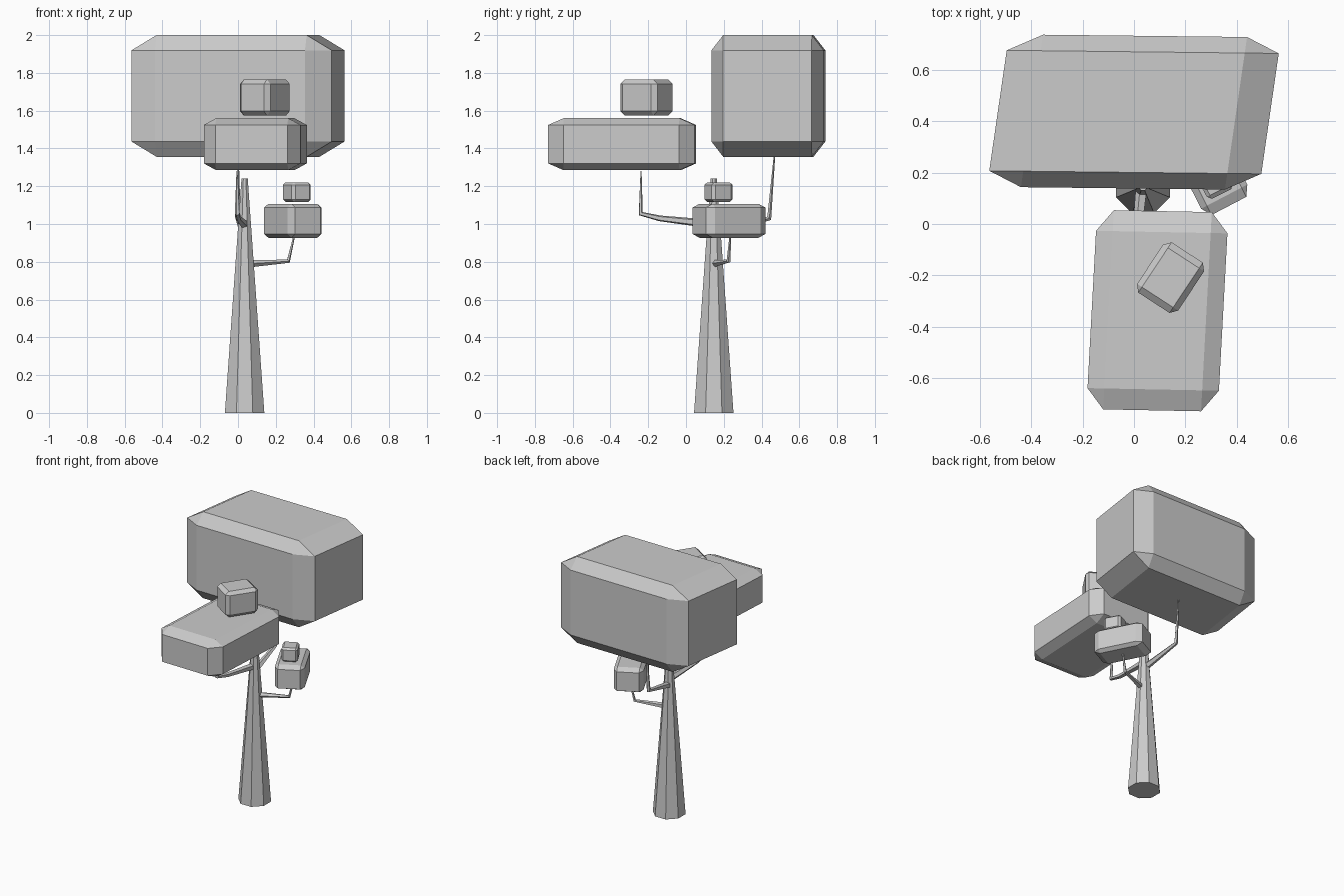
import bpy, bmesh
from math import cos, sin, pi
from mathutils import Vector, Matrix

if "Cube" in bpy.data.objects:
    bpy.data.objects.remove(bpy.data.objects["Cube"])


def finish(name, bm):
    bmesh.ops.recalc_face_normals(bm, faces=bm.faces[:])
    mesh = bpy.data.meshes.new(name)
    bm.to_mesh(mesh)
    bm.free()
    obj = bpy.data.objects.new(name, mesh)
    bpy.context.collection.objects.link(obj)
    return obj


def leaf_block(name, center, u, v, z0, z1, keep=(0.75, 0.75, 0.75)):
    """Chamfered cube skewed onto half axes u and v; keep = flat share per axis."""
    bm = bmesh.new()
    bmesh.ops.create_cube(bm, size=2)
    bmesh.ops.bevel(bm, geom=bm.edges[:], offset=0.25, segments=1,
                    profile=0.5, affect='EDGES')
    for vert in bm.verts:
        k = [c if abs(c) > 0.95 else (f if c > 0 else -f)
             for c, f in zip(vert.co, keep)]
        vert.co = Vector((center[0] + k[0] * u[0] + k[1] * v[0],
                          center[1] + k[0] * u[1] + k[1] * v[1],
                          (z0 + z1) / 2 + k[2] * (z1 - z0) / 2))
    return finish(name, bm)


def branch(name, points, radii, sides=5):
    """Tapered low-poly tube with mitred elbows."""
    pts = [Vector(p) for p in points]
    side = (pts[1] - pts[0]).cross(Vector((0, 0, 1))).normalized()
    bm = bmesh.new()
    rings = []
    for i, (p, r) in enumerate(zip(pts, radii)):
        t = Vector()
        if i > 0:
            t += (p - pts[i - 1]).normalized()
        if i < len(pts) - 1:
            t += (pts[i + 1] - p).normalized()
        other = side.cross(t).normalized()
        rings.append([bm.verts.new(p + r * (cos(a) * side + sin(a) * other))
                      for a in (2 * pi * k / sides for k in range(sides))])
    for a, b in zip(rings, rings[1:]):
        for k in range(sides):
            n = (k + 1) % sides
            bm.faces.new((a[k], a[n], b[n], b[k]))
    bm.faces.new(rings[0])
    bm.faces.new(rings[-1])
    return finish(name, bm)


# Trunk: tapered octagon
bm = bmesh.new()
bmesh.ops.create_cone(bm, cap_ends=True, segments=8, radius1=0.113,
                      radius2=0.018, depth=1.24,
                      matrix=Matrix.Translation((0.035, 0.147, 0.62))
                      @ Matrix.Rotation(pi / 8, 4, 'Z'))
finish("trunk", bm)

# Foliage blocks
leaf_block("crown_foliage", (0, 0.436), (0.53, -0.006), (0.043, 0.297),
           1.356, 2.0, (0.75, 0.79, 0.75))
leaf_block("front_foliage", (0.0915, -0.338), (0.256, -0.005), (0.021, 0.388),
           1.285, 1.56, (0.745, 0.79, 0.74))
leaf_block("front_foliage_top", (0.1425, -0.209), (0.065, 0.098),
           (0.08, -0.052), 1.574, 1.765, (0.78, 0.76, 0.76))
leaf_block("side_foliage", (0.29, 0.2275), (0.09, 0.047), (-0.08, 0.157),
           0.927, 1.107, (0.75, 0.77, 0.78))
leaf_block("side_foliage_top", (0.3115, 0.172), (0.05, 0.025),
           (-0.03, 0.055), 1.117, 1.22, (0.75, 0.75, 0.76))

# Branches holding the foliage
branch("front_branch", [(0.03, 0.13, 1.0), (0.002, -0.14, 1.03),
                        (-0.003, -0.24, 1.055), (-0.005, -0.238, 1.28)],
       [0.024, 0.016, 0.014, 0.003])
branch("back_branch", [(0.03, 0.16, 0.96), (0.0, 0.44, 1.03),
                       (0.0, 0.469, 1.37)], [0.024, 0.014, 0.004])
branch("side_branch", [(0.055, 0.15, 0.79), (0.266, 0.225, 0.803),
                       (0.298, 0.235, 0.94)], [0.021, 0.011, 0.005])
